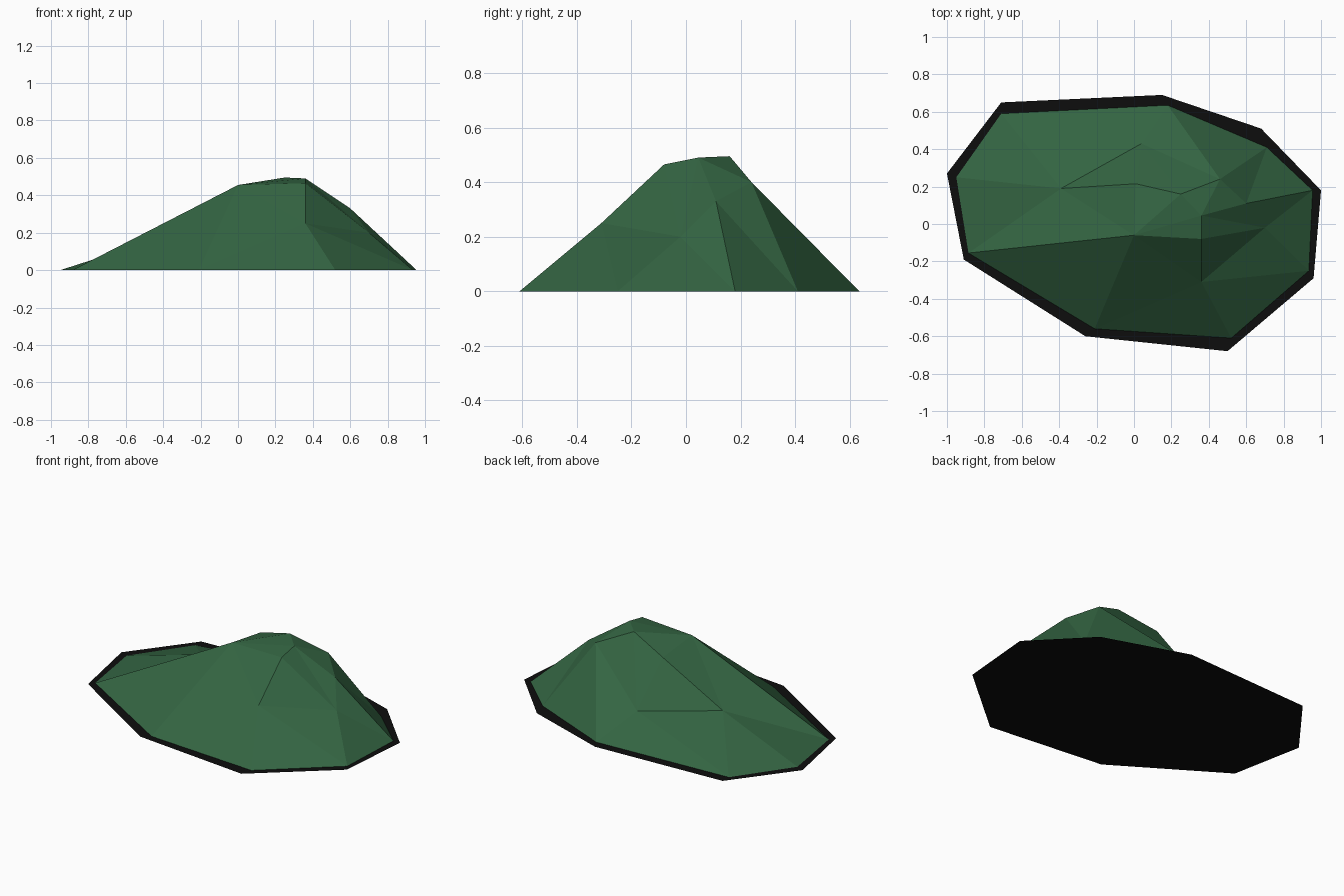
import bpy
import bmesh
from mathutils import Vector
from mathutils.geometry import delaunay_2d_cdt

if "Cube" in bpy.data.objects:
    bpy.data.objects.remove(bpy.data.objects["Cube"])


def material(name, rgb):
    m = bpy.data.materials.new(name)
    m.diffuse_color = (*rgb, 1.0)
    m.use_nodes = True
    m.node_tree.nodes["Principled BSDF"].inputs["Base Color"].default_value = m.diffuse_color
    return m


def make_object(name, bm, mat):
    mesh = bpy.data.meshes.new(name)
    bm.to_mesh(mesh)
    bm.free()
    mesh.materials.append(mat)
    obj = bpy.data.objects.new(name, mesh)
    bpy.context.collection.objects.link(obj)
    return obj


green = material("hill green", (0.034, 0.130, 0.055))
black = material("border black", (0.004, 0.004, 0.004))

# Flat black border sheet under the hill (one outline polygon)
outline = [(-1, .27), (-.91, -.19), (-.26, -.60), (.50, -.68), (.96, -.29),
           (1, .18), (.68, .51), (.15, .69), (-.71, .65)]
bm = bmesh.new()
bm.faces.new([bm.verts.new((x, y, 0)) for x, y in outline])
make_object("base_border", bm, black)

# Hill: foot outline, then the peaks and shoulders as height points
foot = [(-.95, .25), (-.885, -.155), (-.21, -.56), (.52, -.61), (.935, -.25),
        (.955, .18), (.71, .41), (.18, .635), (-.71, .59)]
points = {f"foot{i}": (x, y, 0) for i, (x, y) in enumerate(foot)}
points.update(
    west_top=(0, -.06, .455), south_top=(.36, -.08, .465),
    peak=(.36, .045, .49), north_top=(.25, .16, .495),
    notch=(.46, .24, .40), east_shoulder=(.60, .11, .33),
    east_face=(.70, -.02, .20), south_face=(.36, -.31, .25),
    saddle=(.01, .215, .417), west_shelf=(-.39, .19, .18),
    north_shelf=(.04, .43, .155))

# Crease lines that the facets must follow
creases = [
    "foot1 west_top south_top peak north_top west_top saddle",
    "foot1 west_shelf saddle north_top notch east_shoulder foot5",
    "foot0 west_shelf north_shelf foot7 notch foot6 east_shoulder",
    "foot8 west_shelf west_top peak east_shoulder east_face foot5",
    "foot8 north_shelf north_top", "north_shelf saddle", "north_shelf notch",
    "south_top south_face foot3", "foot2 west_top south_face foot4",
    "foot2 south_face east_face south_top", "foot4 east_face peak notch",
]
names = list(points)
n = len(foot)
edges = {tuple(sorted((i, (i + 1) % n))) for i in range(n)}
for line in creases:
    ids = [names.index(p) for p in line.split()]
    edges |= {tuple(sorted(e)) for e in zip(ids, ids[1:])}

flat = [Vector(points[p][:2]) for p in names]
out, _, tris, origin, _, _ = delaunay_2d_cdt(flat, sorted(edges), [], 1, 1e-5)
bm = bmesh.new()
verts = [bm.verts.new((v.x, v.y, points[names[o[0]]][2] if o else 0))
         for v, o in zip(out, origin)]
for t in tris:
    bm.faces.new([verts[i] for i in t])
bm.normal_update()
for f in bm.faces:
    if f.normal.z < 0:
        f.normal_flip()
make_object("hill", bm, green)
